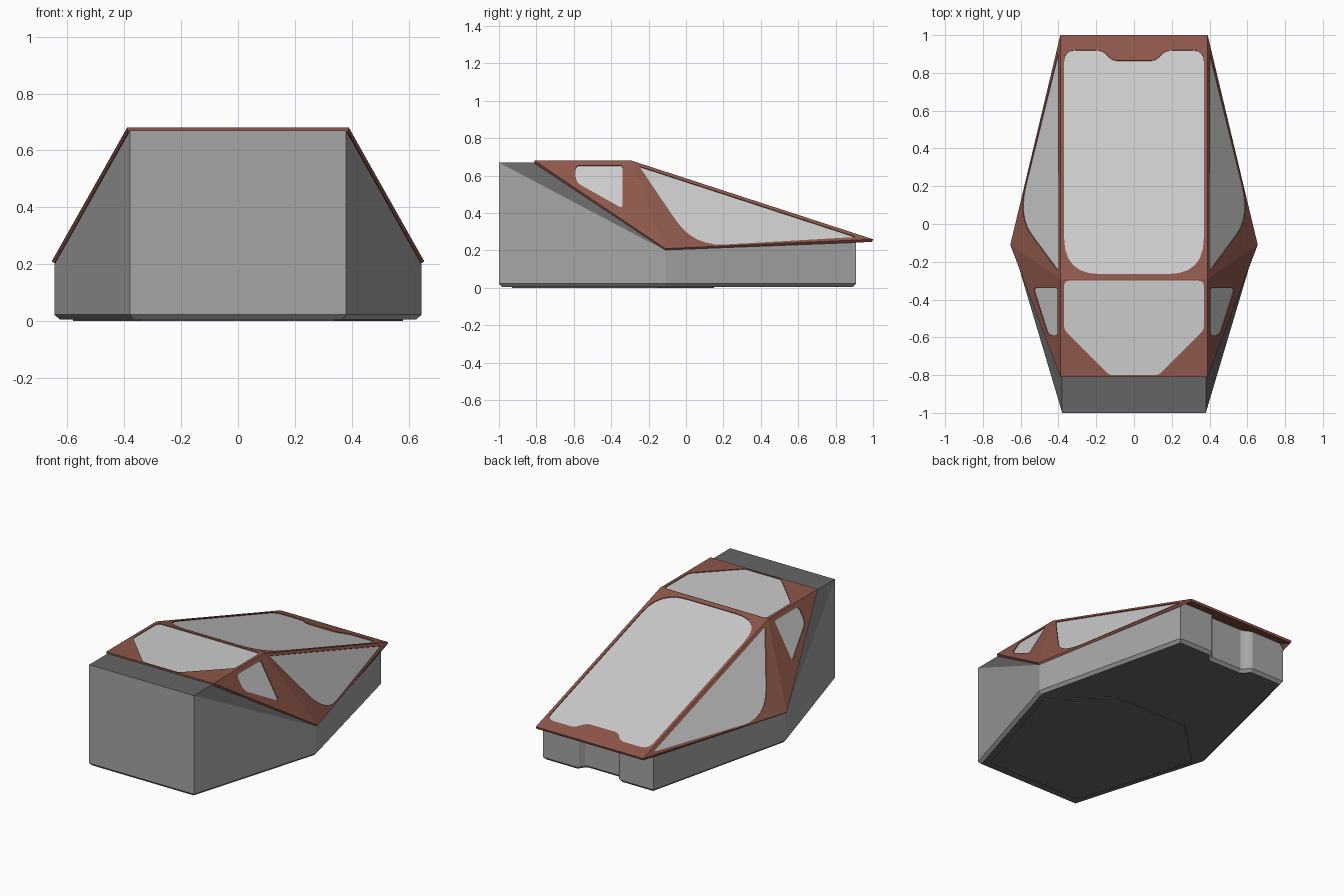
import bpy, bmesh
from mathutils import Vector as V

if "Cube" in bpy.data.objects:
    bpy.data.objects.remove(bpy.data.objects["Cube"])


def material(name, rgb):
    m = bpy.data.materials.new(name)
    m.diffuse_color = (*rgb, 1)
    m.use_nodes = True
    m.node_tree.nodes["Principled BSDF"].inputs["Base Color"].default_value = m.diffuse_color
    return m


def make_object(name, bm, *mats):
    me = bpy.data.meshes.new(name)
    bm.to_mesh(me)
    bm.free()
    ob = bpy.data.objects.new(name, me)
    bpy.context.collection.objects.link(ob)
    for m in mats:
        me.materials.append(m)
    return ob


def both(pts):
    """Mirror a half outline (from front to back on +x) into a closed loop."""
    return pts + [(-p[0],) + tuple(p[1:]) for p in reversed(pts)]


def rounded(pts, steps=6):
    """Round each (u, v, r) corner, r being the length cut from each side."""
    out = []
    for i, (u, v, r) in enumerate(pts):
        p = V((u, v))
        a = p + (V(pts[i - 1][:2]) - p).normalized() * r
        n = pts[(i + 1) % len(pts)]
        b = p + (V(n[:2]) - p).normalized() * r
        for k in range(steps + 1):
            t = k / steps
            out.append(a * (1 - t) ** 2 + p * 2 * t * (1 - t) + b * t * t)
    return out


def normal_of(a, b, c):
    n = (b - a).cross(c - a).normalized()
    return n if n.z > 0 else -n


def fill(bm, loops, n):
    edges = []
    for loop in loops:
        vs = [bm.verts.new(p) for p in loop]
        edges += [bm.edges.new((vs[i - 1], vs[i])) for i in range(len(vs))]
    res = bmesh.ops.triangle_fill(bm, edges=edges, use_beauty=True, normal=n)
    for f in res['geom']:
        if isinstance(f, bmesh.types.BMFace):
            f.normal_update()
            if f.normal.z < 0:
                f.normal_flip()


def thicken(ob, t):
    mod = ob.modifiers.new("thickness", 'SOLIDIFY')
    mod.thickness = t
    mod.offset = -1
    mod.use_even_offset = True


grey = material("grey", (0.38, 0.38, 0.38))
dark = material("dark_grey", (0.13, 0.13, 0.13))
brown = material("brown", (0.27, 0.095, 0.07))
pale = material("pale_grey", (0.75, 0.75, 0.75))

# Body: notched hexagonal prism, chamfered below, then trimmed by the roof planes
plan = both([(.38, -1), (.645, -.11), (.4, .91), (.16, .91), (.145, .9),
             (.125, .87), (.11, .86)])
bm = bmesh.new()
base = bm.faces.new([bm.verts.new((x, y, .005)) for x, y in plan])
ext = bmesh.ops.extrude_face_region(bm, geom=[base], use_keep_orig=True)
bmesh.ops.translate(bm, vec=(0, 0, .665),
                    verts=[v for v in ext['geom'] if isinstance(v, bmesh.types.BMVert)])
bmesh.ops.recalc_face_normals(bm, faces=bm.faces)
low = [e for e in bm.edges if all(v.co.z < .01 for v in e.verts)]
bmesh.ops.bevel(bm, geom=low, offset=.018, segments=1, affect='EDGES')

front, ridge = V((.38, -1, .67)), V((.38, -.29, .67))
side, tail, slope = V((.645, -.11, .2)), V((.4, .91, .24)), V((.385, .91, .275))
cuts = [(ridge, normal_of(ridge, slope, V((-.38, -.29, .67))))]
for tri in ((ridge, front, side), (ridge, side, tail)):
    n = normal_of(*tri)
    cuts += [(ridge, n), (V((-.38, -.29, .67)), V((-n.x, n.y, n.z)))]
for co, n in cuts:
    bmesh.ops.bisect_plane(bm, geom=bm.verts[:] + bm.edges[:] + bm.faces[:], dist=1e-4,
                           plane_co=co, plane_no=n, clear_outer=True)
    bmesh.ops.holes_fill(bm, edges=[e for e in bm.edges if e.is_boundary], sides=0)
bmesh.ops.recalc_face_normals(bm, faces=bm.faces)
for f in bm.faces:
    f.material_index = int(abs(f.normal.z) > .2 and (f.normal.z > 0 or f.normal.z < -.9))
make_object("body", bm, grey, dark)

# Thin raised plate under the floor
bm = bmesh.new()
f = bm.faces.new([bm.verts.new((x, y, 0)) for x, y in
                  both([(.34, -.93), (.58, -.15), (.27, .15)])])
f.normal_update()
if f.normal.z > 0:
    f.normal_flip()
thicken(make_object("floor_plate", bm, dark), .008)

# Roof frame panels: corners and window outlines
A, B, C, S = V((.39, -.81, .68)), V((.39, -.29, .68)), V((.39, 1, .26)), V((.655, -.11, .21))
flip = lambda p: V((-p.x, p.y, p.z))
top_win = rounded(both([(.13, -.8, .02), (.37, -.56, .02), (.37, -.3, .03)]))
slope_win = rounded(both([(.37, -.265, .19), (.37, .92, .06),
                          (.165, .92, .035), (.115, .865, .03)]))
small_win = rounded([(-.59, .655, .025), (-.34, .655, .015),
                     (-.34, .425, .02), (-.59, .565, .035)])
big_win = rounded([(-.25, .65, .008), (.91, .272, .015), (.04, .222, .17)])

frame, glass = bmesh.new(), bmesh.new()


def panel(corners, window, axis):
    """Fill one roof panel round its window; axis is the coordinate solved from the plane."""
    n = normal_of(*corners[:3])
    o = corners[0]
    hole = []
    for u, v in window:
        p = V((u, v, 0)) if axis == 2 else V((0, u, v))
        p[axis] = o[axis] - sum(n[k] * (p[k] - o[k]) for k in range(3) if k != axis) / n[axis]
        hole.append(p)
    for m in ([None] if axis == 2 else [None, flip]):
        g = m or (lambda p: p)
        nn = g(n)
        fill(frame, [[g(p) for p in corners], [g(p) for p in hole]], nn)
        fill(glass, [[g(p) - nn * .005 for p in hole]], nn)


panel([A, B, flip(B), flip(A)], top_win, 2)
panel([B, C, flip(C), flip(B)], slope_win, 2)
panel([A, B, S], small_win, 0)
panel([B, C, S], big_win, 0)
bmesh.ops.remove_doubles(frame, verts=frame.verts, dist=1e-4)
thicken(make_object("roof_frame", frame, brown), .013)
thicken(make_object("window_panes", glass, pale), .007)
